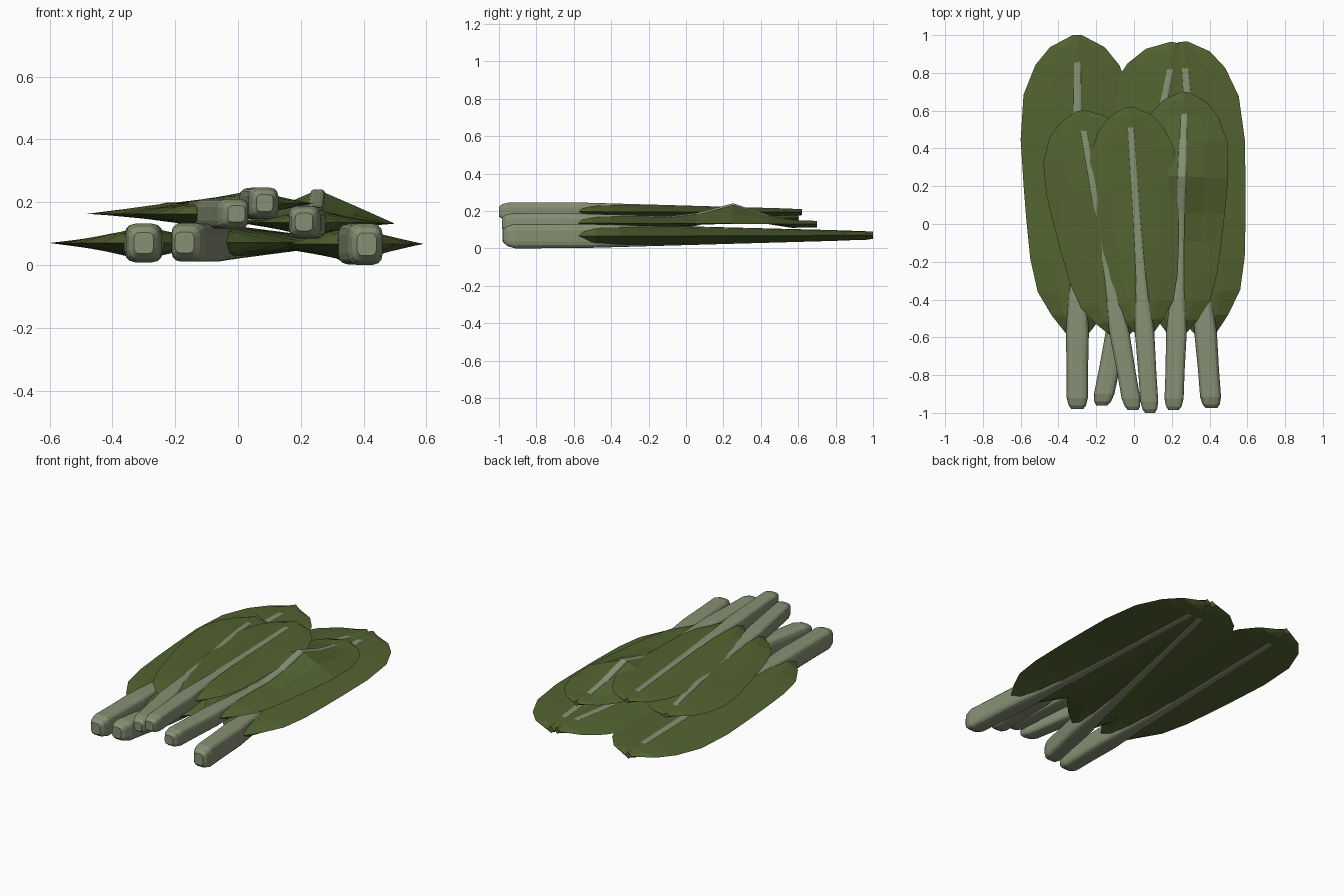
import bpy, bmesh, math

if "Cube" in bpy.data.objects:
    bpy.data.objects.remove(bpy.data.objects["Cube"])

BASE_Y = -0.58          # where every blade starts on its stem


def material(name, rgb):
    m = bpy.data.materials.new(name)
    m.diffuse_color = (*rgb, 1)
    m.use_nodes = True
    m.node_tree.nodes["Principled BSDF"].inputs["Base Color"].default_value = m.diffuse_color
    return m


GREEN = material("leaf_green", (0.085, 0.125, 0.03))
PALE = material("stem_pale_green", (0.24, 0.28, 0.175))


def loft(name, rings, mat):
    """Skin a list of equal closed rings and cap both ends."""
    bm = bmesh.new()
    rows = [[bm.verts.new(p) for p in r] for r in rings]
    n = len(rows[0])
    for a, b in zip(rows, rows[1:]):
        for i in range(n):
            j = (i + 1) % n
            bm.faces.new((a[i], a[j], b[j], b[i]))
    bm.faces.new(rows[0])
    bm.faces.new(rows[-1])
    bmesh.ops.recalc_face_normals(bm, faces=bm.faces)
    me = bpy.data.meshes.new(name)
    bm.to_mesh(me)
    bm.free()
    me.materials.append(mat)
    ob = bpy.data.objects.new(name, me)
    bpy.context.collection.objects.link(ob)
    return ob


# blade outline: (fraction from base to tip, share of the full half width)
OUTLINE = [(0, .2), (.06, .45), (.14, .7), (.25, .83), (.38, .9), (.5, .95),
           (.65, 1), (.8, .95), (.9, .74), (.96, .48), (1, .08)]
# rib: (fraction along blade, width share)
RIB = [(0, 1.08), (.06, .98), (.14, .82), (.25, .66), (.38, .56), (.5, .5),
       (.65, .47), (.8, .44), (.9, .4), (.95, .3)]


def rounded_ring(c, hw, hh, n=16):
    ring = []
    for i in range(n):
        a = 2 * math.pi * (i + .5) / n
        ca, sa = math.cos(a), math.sin(a)
        ring.append((c[0] + hw * math.copysign(abs(ca) ** .5, ca), c[1],
                     c[2] + hh * math.copysign(abs(sa) ** .5, sa)))
    return ring


def leaf(name, foot, tip, half_w, stem_w, stem_h, bump=0):
    """foot and tip are (x, y, z) ends of the leaf's centre line."""
    def centre(y):
        k = (y - foot[1]) / (tip[1] - foot[1])
        return [foot[i] + (tip[i] - foot[i]) * k for i in range(3)]

    def fold(y):
        return bump * max(0, 1 - abs(y - .25) / .27)

    def y_at(f):
        return BASE_Y + (tip[1] - BASE_Y) * f

    slope = (tip[0] - foot[0]) / (tip[1] - foot[1])

    # stem with a rounded foot, running on as the midrib
    rings = []
    for dy, s in ((0, .55), (.02, .82), (.06, 1), (.2, 1)):
        rings.append(rounded_ring(centre(foot[1] + dy), stem_w * s, stem_h * s))
    for f, w in RIB:
        c = centre(y_at(f))
        c[2] += fold(c[1])
        h = stem_h * (1 - .65 * f) * (.6 if f == .95 else 1)
        rings.append(rounded_ring(c, stem_w * w, h))
    loft(name + "_stem", rings, PALE)

    # blade, thick along the midrib and thin at the edges
    rings = []
    for f, w in OUTLINE:
        c = centre(y_at(f))
        h = stem_h * (1 - .65 * f) * .95
        ring = []
        for u, side in ((-1, 0), (-.5, 1), (0, 1), (.5, 1),
                        (1, 0), (.5, -1), (0, -1), (-.5, -1)):
            d = u * w * half_w
            lift = fold(c[1]) * (1 - abs(u))
            ring.append((c[0] + d, c[1] - d * slope,
                         c[2] + lift + side * h * (1 - .95 * abs(u))))
        rings.append(ring)
    loft(name + "_blade", rings, GREEN)


# bottom layer: three large leaves
leaf("lower_left_leaf", (-.30, -.98, .07), (-.30, 1.0, .07), .30, .057, .062)
leaf("lower_middle_leaf", (-.17, -.96, .072), (.22, .96, .072), .30, .055, .062)
leaf("lower_right_leaf", (.41, -.975, .066), (.26, .965, .068), .285, .056, .066)
# middle layer
leaf("middle_right_leaf", (.21, -.985, .137), (.27, .70, .13), .245, .051, .052, .08)
leaf("middle_left_leaf", (-.005, -.985, .163), (-.285, .60, .163), .25, .05, .048, .012)
# top leaf
leaf("top_leaf", (.085, -1.0, .197), (-.025, .62, .194), .235, .048, .05)
